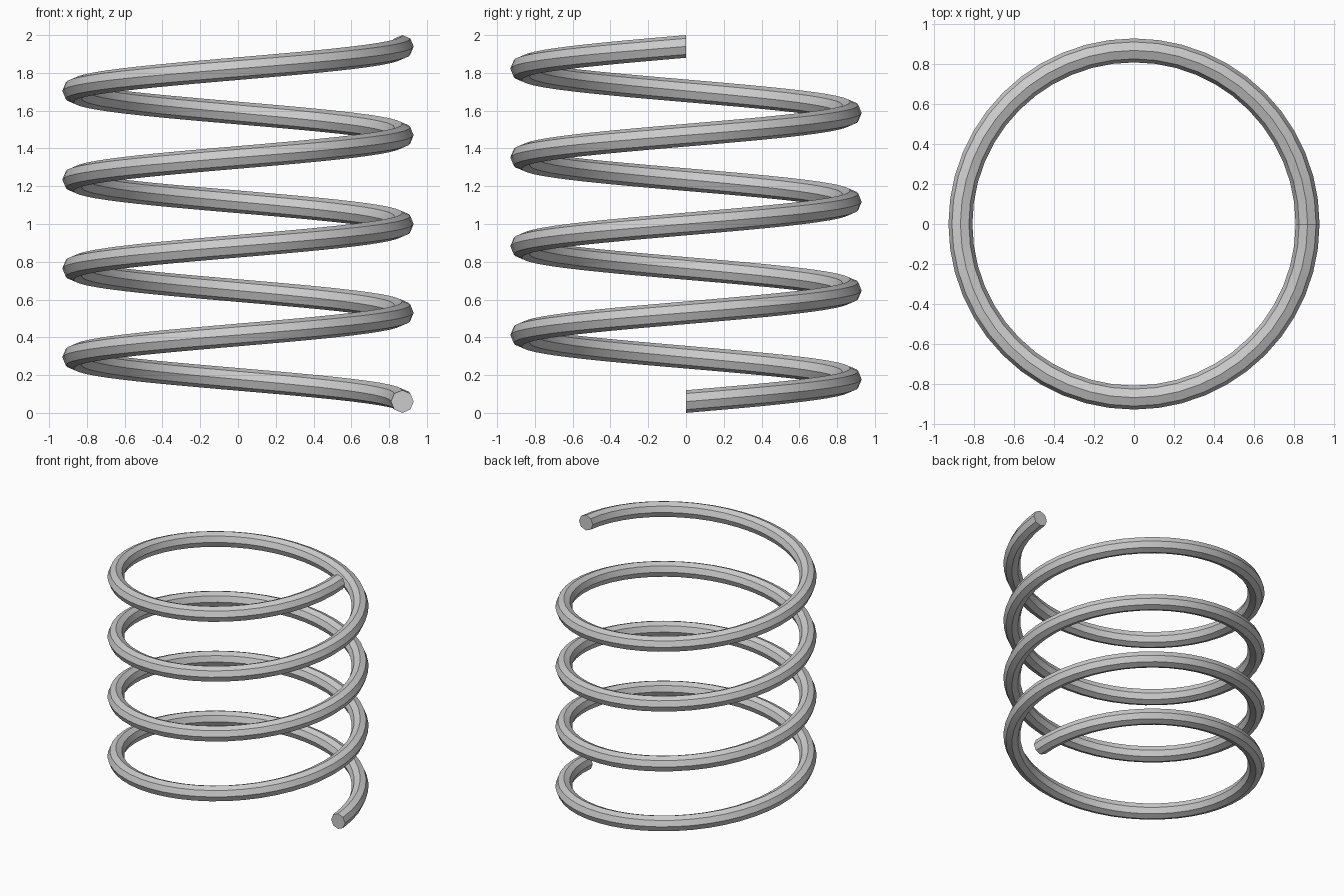
import bpy, bmesh
from math import sin, cos, pi, radians

if "Cube" in bpy.data.objects:
    bpy.data.objects.remove(bpy.data.objects["Cube"])

COIL_R, WIRE_R = 0.87, 0.06      # coil centreline radius, wire radius
TURNS, STEPS, SIDES = 4, 48, 8   # steps are per turn
Z0, PITCH = 0.06, 0.47

bm = bmesh.new()

# Octagonal wire sections kept in vertical radial planes along the helix
rings = []
for i in range(TURNS * STEPS + 1):
    t = i / STEPS
    a = 2 * pi * t
    ring = []
    for k in range(SIDES):
        b = 2 * pi * k / SIDES
        r = COIL_R + WIRE_R * cos(b)
        ring.append(bm.verts.new((r * cos(a), r * sin(a), Z0 + PITCH * t + WIRE_R * sin(b))))
    rings.append(ring)

# Skin between sections
for lo, hi in zip(rings, rings[1:]):
    for k in range(SIDES):
        n = (k + 1) % SIDES
        bm.faces.new((lo[k], lo[n], hi[n], hi[k]))

# Flat end caps
bm.faces.new(rings[0])
bm.faces.new(rings[-1])
bmesh.ops.recalc_face_normals(bm, faces=bm.faces)

mesh = bpy.data.meshes.new("coil_spring")
bm.to_mesh(mesh)
bm.free()
spring = bpy.data.objects.new("coil_spring", mesh)
bpy.context.collection.objects.link(spring)

# Crisp lengthwise edges, smooth along the coil
bpy.context.view_layer.objects.active = spring
spring.select_set(True)
bpy.ops.object.shade_smooth_by_angle(angle=radians(30))
